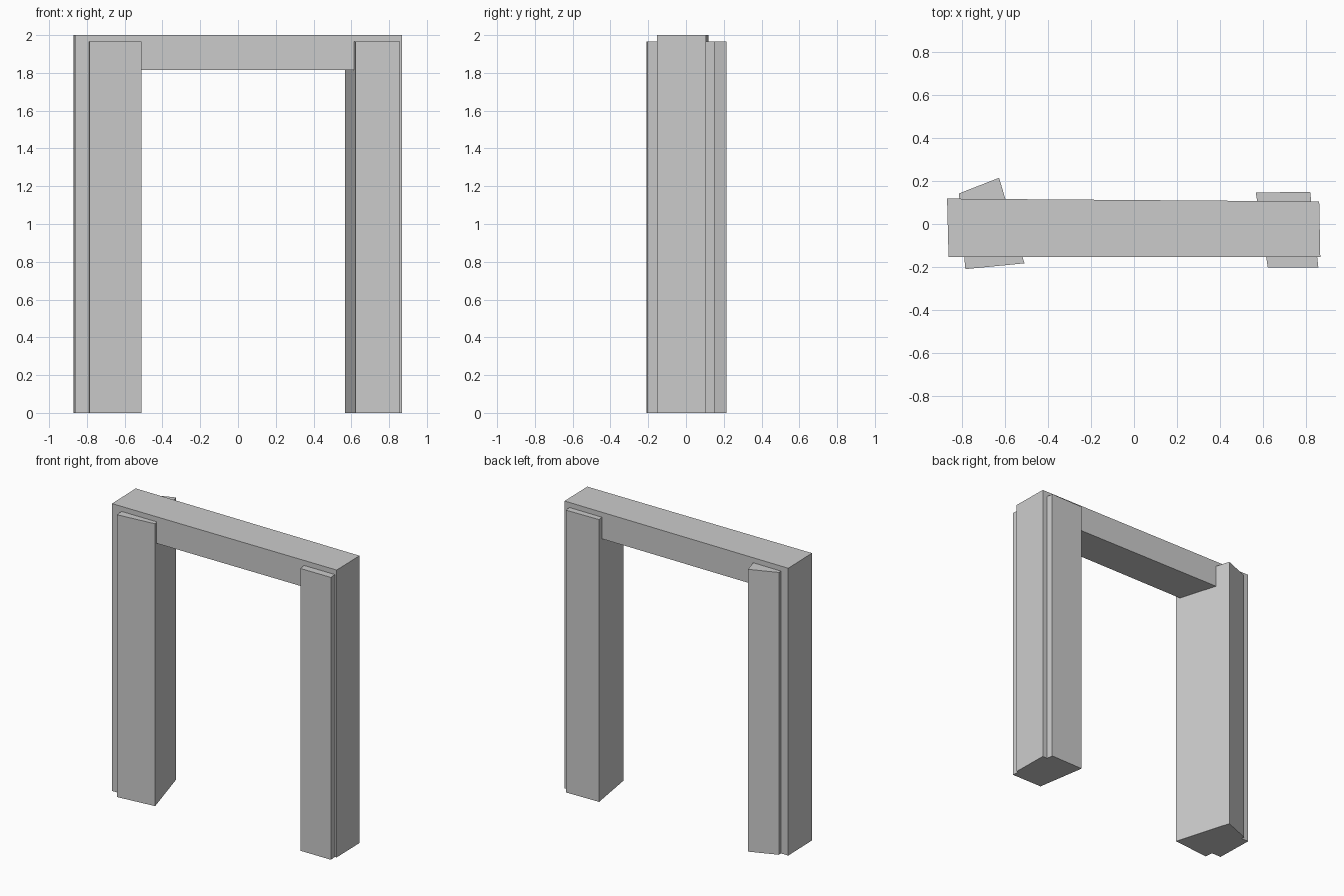
import bpy
import bmesh

cube = bpy.data.objects.get("Cube")
if cube:
    bpy.data.objects.remove(cube, do_unlink=True)

# One plain grey for everything
grey = bpy.data.materials.new("stone_grey")
grey.use_nodes = True
colour = (0.6, 0.6, 0.6, 1)
grey.diffuse_color = colour
grey.node_tree.nodes["Principled BSDF"].inputs["Base Color"].default_value = colour


def prism(name, footprint, bottom, top):
    """Extrude a plan outline between two heights."""
    bm = bmesh.new()
    base = bm.faces.new([bm.verts.new((x, y, bottom)) for x, y in footprint])
    raised = bmesh.ops.extrude_face_region(bm, geom=[base])["geom"]
    verts = [v for v in raised if isinstance(v, bmesh.types.BMVert)]
    bmesh.ops.translate(bm, verts=verts, vec=(0, 0, top - bottom))
    bmesh.ops.recalc_face_normals(bm, faces=bm.faces)
    mesh = bpy.data.meshes.new(name)
    bm.to_mesh(mesh)
    bm.free()
    mesh.materials.append(grey)
    obj = bpy.data.objects.new(name, mesh)
    bpy.context.collection.objects.link(obj)
    return obj


LINTEL_Z, PILLAR_TOP, TOP = 1.815, 1.965, 2.0
FRONT = -0.153

# Lintel spanning the opening, slightly out of square
prism("lintel", [(-0.863, FRONT), (0.867, FRONT), (0.862, 0.105), (-0.87, 0.118)],
      LINTEL_Z, TOP)

# Jambs carrying the lintel, flush with its ends
prism("right_jamb", [(-0.863, FRONT), (-0.65, FRONT), (-0.65, 0.116), (-0.87, 0.118)],
      0, LINTEL_Z)
prism("left_jamb", [(0.65, FRONT), (0.867, FRONT), (0.862, 0.105), (0.65, 0.107)],
      0, LINTEL_Z)

# Skewed pillars wrapped around the jambs
prism("right_pillar", [(-0.785, -0.21), (-0.51, -0.183), (-0.628, 0.215), (-0.815, 0.142)],
      0, PILLAR_TOP)
prism("left_pillar", [(0.623, -0.203), (0.858, -0.203), (0.82, 0.15), (0.567, 0.146)],
      0, PILLAR_TOP)
